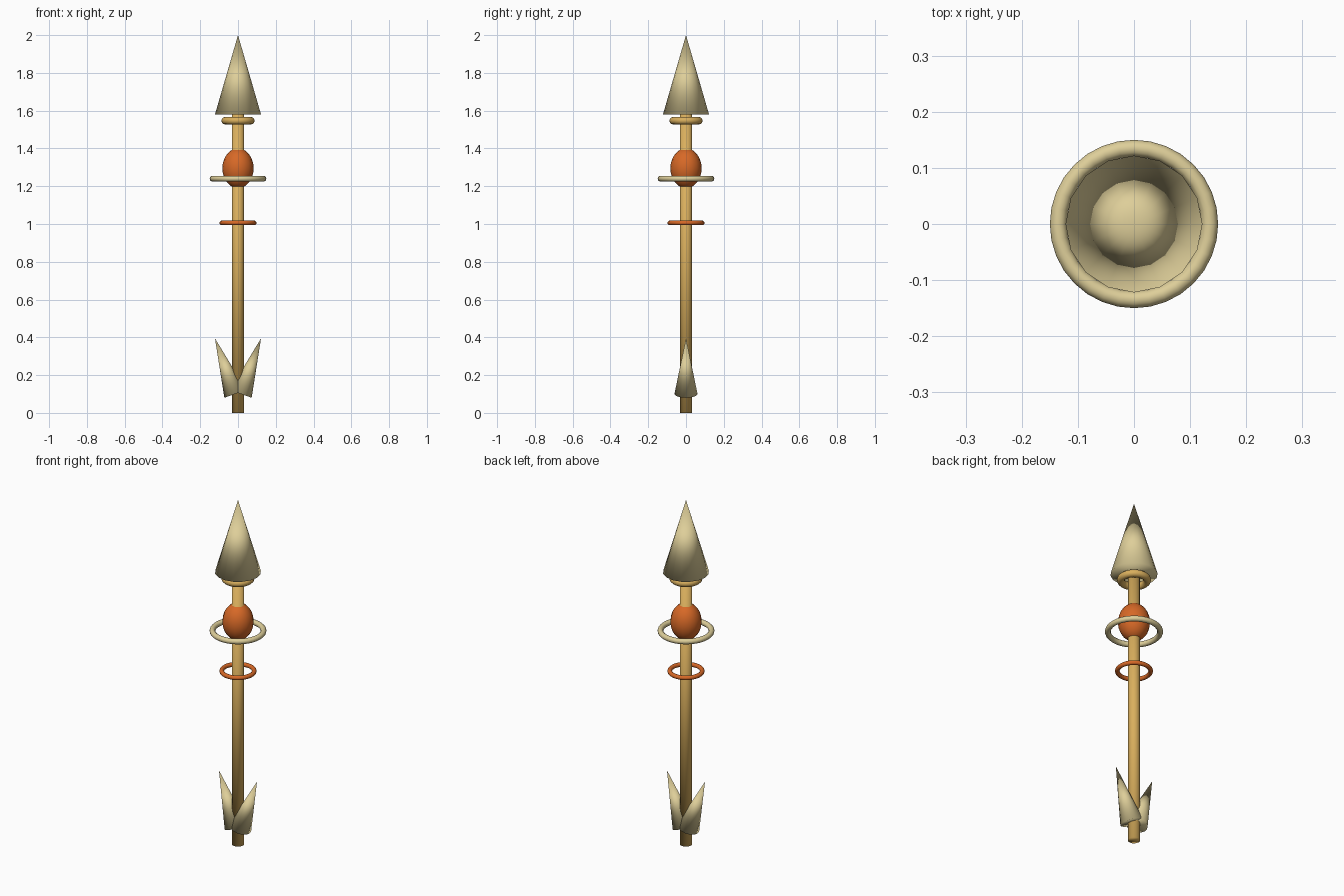
import bpy
from math import radians, sin, cos

default = bpy.data.objects.get("Cube")
if default:
    bpy.data.objects.remove(default, do_unlink=True)


def make_material(name, rgb):
    mat = bpy.data.materials.new(name)
    mat.use_nodes = True
    colour = (*rgb, 1)
    mat.diffuse_color = colour
    mat.node_tree.nodes["Principled BSDF"].inputs["Base Color"].default_value = colour
    return mat


bone = make_material("pale bone", (0.73, 0.62, 0.32))
gold = make_material("warm gold", (0.70, 0.43, 0.11))
orange = make_material("deep orange", (0.68, 0.14, 0.02))


def finish(name, mat):
    """Name, colour and smooth the object just added."""
    obj = bpy.context.object
    obj.name = name
    obj.data.materials.append(mat)
    bpy.ops.object.shade_smooth()
    return obj


def add_cone(name, mat, radius, height, tip, tilt=0):
    """Cone placed by its tip, leaning sideways by the tilt angle."""
    x = tip[0] - sin(tilt) * height / 2
    z = tip[1] - cos(tilt) * height / 2
    bpy.ops.mesh.primitive_cone_add(vertices=16, radius1=radius, depth=height,
                                    location=(x, 0, z), rotation=(0, tilt, 0))
    return finish(name, mat)


def add_ring(name, mat, z, outer, minor):
    bpy.ops.mesh.primitive_torus_add(major_radius=outer - minor, minor_radius=minor,
                                     major_segments=32, minor_segments=12,
                                     location=(0, 0, z))
    return finish(name, mat)


# Shaft
bpy.ops.mesh.primitive_cylinder_add(vertices=16, radius=0.032, depth=1.6,
                                    location=(0, 0, 0.8))
finish("shaft", gold)

# Spear head and collar
add_cone("spear_head", bone, 0.122, 0.42, (0, 2.0))
add_ring("head_collar", gold, 1.547, 0.088, 0.02)

# Orb with its surrounding rings
bpy.ops.mesh.primitive_uv_sphere_add(segments=16, ring_count=12, radius=0.083,
                                     location=(0, 0, 1.295))
bpy.context.object.scale.z = 1.27
finish("orb", orange)
add_ring("orb_ring", bone, 1.24, 0.15, 0.015)
add_ring("lower_ring", orange, 1.006, 0.098, 0.012)

# Tail barbs, one on each side
for side, name in ((1, "left_barb"), (-1, "right_barb")):
    add_cone(name, bone, 0.061, 0.313, (side * 0.122, 0.395), side * radians(20))
